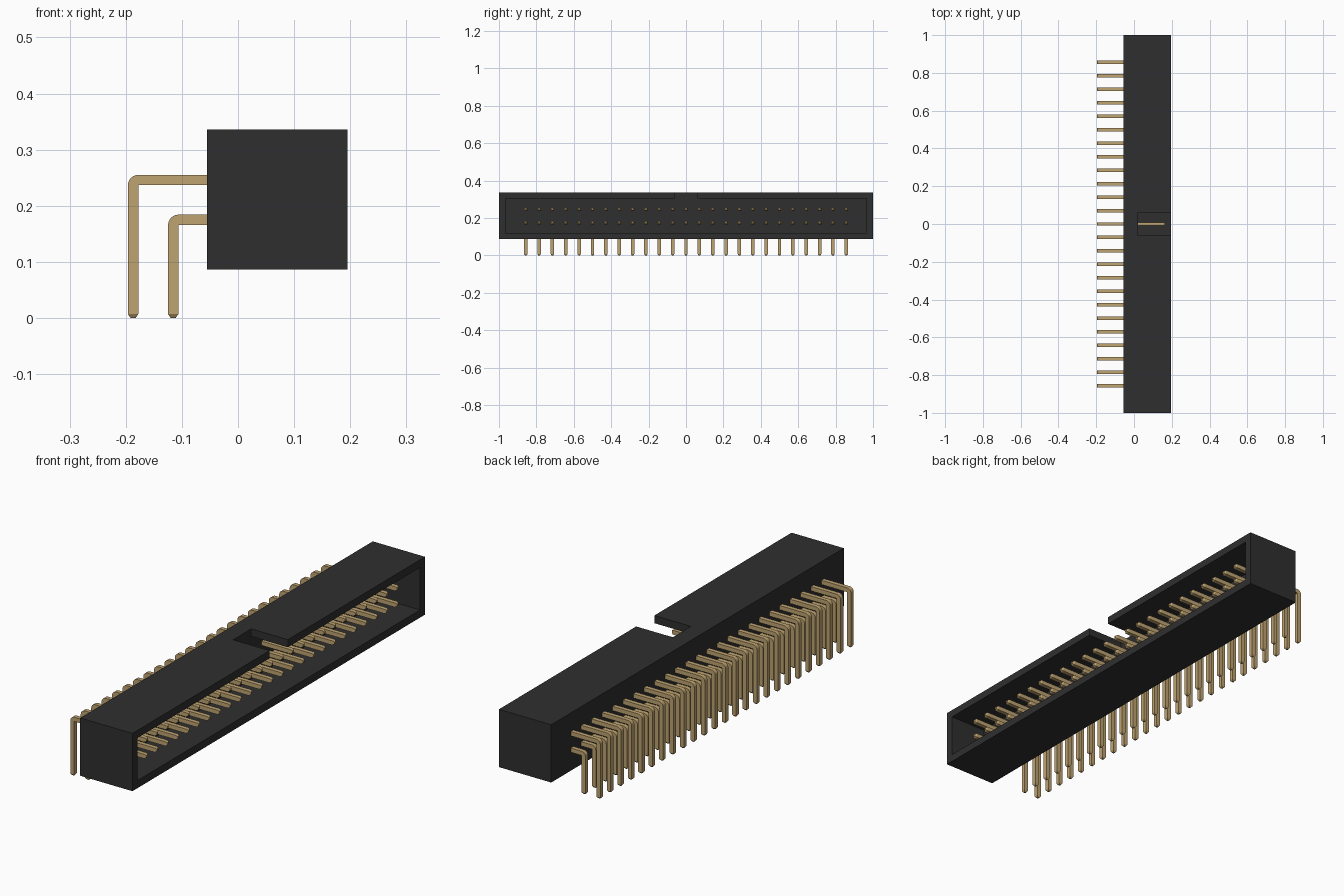
import bpy, bmesh, math
from mathutils import Vector

cube = bpy.data.objects.get("Cube")
if cube:
    bpy.data.objects.remove(cube, do_unlink=True)


def material(name, rgb):
    m = bpy.data.materials.new(name)
    m.use_nodes = True
    m.diffuse_color = (*rgb, 1)
    m.node_tree.nodes["Principled BSDF"].inputs["Base Color"].default_value = (*rgb, 1)
    return m


black = material("black plastic", (0.028, 0.028, 0.028))
gold = material("gold metal", (0.52, 0.37, 0.165))


def add_object(name, bm, mat):
    bmesh.ops.recalc_face_normals(bm, faces=bm.faces)
    mesh = bpy.data.meshes.new(name)
    bm.to_mesh(mesh)
    bm.free()
    mesh.materials.append(mat)
    obj = bpy.data.objects.new(name, mesh)
    bpy.context.collection.objects.link(obj)
    return obj


def box(name, low, high, mat):
    bm = bmesh.new()
    bmesh.ops.create_cube(bm, size=1)
    low, high = Vector(low), Vector(high)
    for v in bm.verts:
        v.co = (low + high) / 2 + v.co * (high - low)
    return add_object(name, bm, mat)


def activate(obj):
    bpy.ops.object.select_all(action='DESELECT')
    obj.select_set(True)
    bpy.context.view_layer.objects.active = obj


# Housing: open box with a keying slot in its top wall
X0, X1, FLOOR = -0.055, 0.195, 0.02
housing = box("housing", (X0, -1, 0.086), (X1, 1, 0.336), black)
cutters = [
    box("cavity_cutter", (FLOOR, -0.966, 0.119), (X1 + 0.1, 0.966, 0.303), black),
    box("slot_cutter", (FLOOR, -0.062, 0.2), (X1 + 0.1, 0.062, 0.4), black),
]
activate(housing)
for cutter in cutters:
    cutter.hide_render = True
    cut = housing.modifiers.new(cutter.name, 'BOOLEAN')
    cut.operation, cut.solver, cut.object = 'DIFFERENCE', 'EXACT', cutter
    bpy.ops.object.modifier_apply(modifier=cut.name)
for cutter in cutters:
    bpy.data.objects.remove(cutter, do_unlink=True)

# Pins: square wire bent through a right angle, tapered at both ends
COUNT, PITCH, W = 25, 0.0714, 0.0185
TIP, TAPER, PIN_END, BEND_STEPS = 0.0045, 0.007, 0.165, 6


def ring(bm, centre, across, half):
    """Square section spanned by the given direction in XZ and the Y axis."""
    side = Vector((0, half, 0))
    a = across * half
    return [bm.verts.new(centre + s * a + t * side)
            for s, t in ((-1, -1), (1, -1), (1, 1), (-1, 1))]


def pin_row(name, x, z):
    bm = bmesh.new()
    h = W / 2
    out = Vector((-1, 0, 0))
    up = Vector((0, 0, 1))
    rings = [ring(bm, Vector((x, 0, 0)), out, TIP),
             ring(bm, Vector((x, 0, TAPER)), out, h)]
    # The bend turns about a point just inside the inner corner
    gap = 0.0005
    pivot = Vector((x + h + gap, 0, z - h - gap))
    for i in range(BEND_STEPS + 1):
        angle = math.pi / 2 * i / BEND_STEPS
        across = out * math.cos(angle) + up * math.sin(angle)
        rings.append(ring(bm, pivot + across * (h + gap), across, h))
    rings += [ring(bm, Vector((PIN_END - TAPER, 0, z)), up, h),
              ring(bm, Vector((PIN_END, 0, z)), up, TIP)]
    for a, b in zip(rings, rings[1:]):
        for i in range(4):
            j = (i + 1) % 4
            bm.faces.new((a[i], a[j], b[j], b[i]))
    bm.faces.new(rings[0])
    bm.faces.new(rings[-1])
    obj = add_object(name, bm, gold)
    obj.location.y = -PITCH * (COUNT - 1) / 2
    activate(obj)
    bpy.ops.object.shade_smooth_by_angle(angle=math.radians(30))
    rep = obj.modifiers.new("row", 'ARRAY')
    rep.count = COUNT
    rep.use_relative_offset = False
    rep.use_constant_offset = True
    rep.constant_offset_displace = (0, PITCH, 0)


pin_row("upper_pins", -0.187, 0.246)
pin_row("lower_pins", -0.1155, 0.175)
